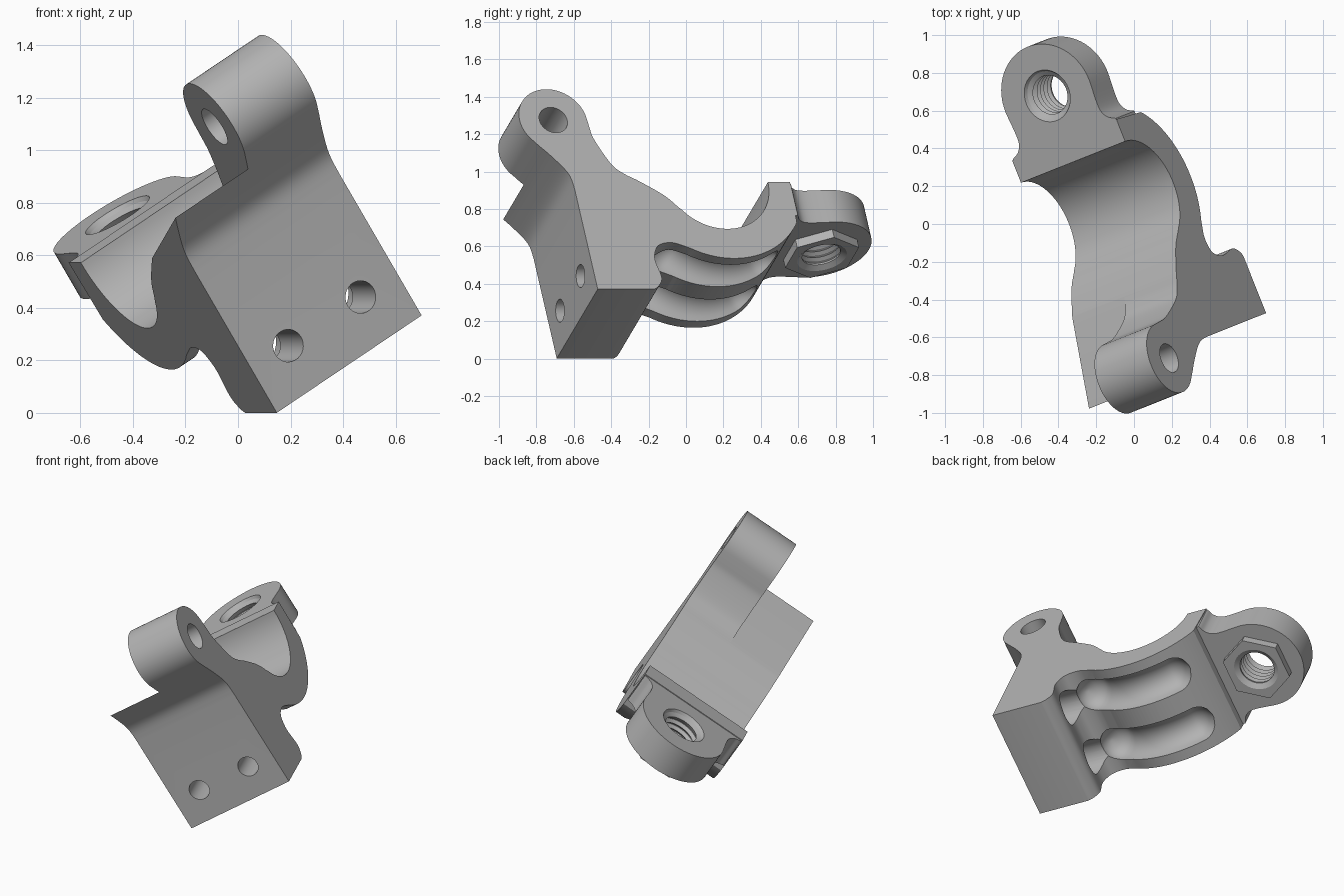
import bpy, bmesh, math
from mathutils import Matrix, Vector

if "Cube" in bpy.data.objects:
    bpy.data.objects.remove(bpy.data.objects["Cube"])

# Local frame: x = along the bore axis, y = front to back, z = towards the mating plane
X0, X1, XM = -0.10, 0.60, 0.25
BORE, R_IN, R_OUT = (0.13, 0.737), 0.294, 0.48
BOSS, R_BOSS = (-0.728, 1.129), 0.194
LUG_Y, LUG_R = 0.80, 0.28

metal = bpy.data.materials.new("grey metal")
metal.use_nodes = True
GREY = (0.45, 0.45, 0.45, 1)
metal.diffuse_color = GREY
metal.node_tree.nodes["Principled BSDF"].inputs["Base Color"].default_value = GREY


def arc(c, r, start, end, n):
    angles = [math.radians(start + (end - start) * i / n) for i in range(n + 1)]
    return [(c[0] + r * math.cos(t), c[1] + r * math.sin(t)) for t in angles]


def spline(pts, n=6):
    """Smooth curve through the points, without the two end points."""
    p = [Vector(q) for q in pts]
    out = []
    for i in range(1, len(p) - 2):
        a, b, c, d = p[i - 1:i + 3]
        for k in range(n):
            t = k / n
            v = (2 * b + (c - a) * t + (2 * a - 5 * b + 4 * c - d) * t ** 2
                 + (3 * b - a - 3 * c + d) * t ** 3) / 2
            out.append(tuple(v))
    return out + [tuple(p[-2])]


def loft(name, rings):
    """Closed solid through rings of equal size."""
    bm = bmesh.new()
    loops = [[bm.verts.new(v) for v in ring] for ring in rings]
    n = len(loops[0])
    for a, b in zip(loops, loops[1:]):
        for i in range(n):
            bm.faces.new((a[i], a[(i + 1) % n], b[(i + 1) % n], b[i]))
    bm.faces.new(loops[0][::-1])
    bm.faces.new(loops[-1])
    bmesh.ops.recalc_face_normals(bm, faces=bm.faces)
    mesh = bpy.data.meshes.new(name)
    bm.to_mesh(mesh)
    bm.free()
    obj = bpy.data.objects.new(name, mesh)
    bpy.context.collection.objects.link(obj)
    mesh.materials.append(metal)
    return obj


def prism(name, pts, axis, lo, hi):
    def place(p, h):
        v = list(p)
        v.insert(axis, h)
        return v
    return loft(name, [[place(p, h) for p in pts] for h in (lo, hi)])


def combine(target, other, operation):
    mod = target.modifiers.new(operation.lower(), 'BOOLEAN')
    mod.operation, mod.object, mod.solver = operation, other, 'EXACT'
    bpy.context.view_layer.objects.active = target
    bpy.ops.object.modifier_apply(modifier=mod.name)
    bpy.data.objects.remove(other)


# Main body: side profile of plate, hinge boss and half bore
front = -0.697
profile = [(front, 0.063)]
profile += spline([(front, 0.6), (front, 0.69), (-0.712, 0.79), (-0.783, 0.895),
                   (-0.865, 0.992), (-0.91, 1.07)])
profile += arc(BOSS, R_BOSS, 218, 5, 40)
profile += spline([(-0.534, 1.2), (-0.53, 1.08), (-0.517, 1.0), (-0.453, 0.851), (-0.392, 0.79),
                   (-0.315, 0.743), (-0.192, 0.655), (-0.12, 0.575), (-0.09, 0.54)])
profile += arc(BORE, R_IN, 216, 360, 40)
profile += [(0.55, BORE[1])]
profile += arc(BORE, R_OUT, -32, -120, 32)
profile += spline([(-0.11, 0.32), (-0.18, 0.35), (-0.235, 0.356), (-0.29, 0.338), (-0.32, 0.29),
                   (-0.328, 0.238), (-0.313, 0.14), (-0.335, 0.09), (-0.372, 0.063), (-0.42, 0.063)])
bracket = prism("clamp_bracket", profile, 0, X0, X1)

# Clearance beside the hinge boss
clearance = prism("clearance", [(-1.2, 1.082), (-0.2, 0.706), (0, 1.5), (-1.2, 1.5)], 0, X0 - 0.1, XM)
combine(bracket, clearance, 'DIFFERENCE')

# Bolt lug with flared neck
neck = spline([(0.36, 0.52), (0.345, 0.555), (0.30, 0.58), (0.272, 0.64), (LUG_R, LUG_Y), (LUG_R, 0.9)])
outline = [(XM + x, y) for x, y in neck]
outline += arc((XM, LUG_Y), LUG_R, 0, 180, 36)[1:-1]
outline += [(XM - x, y) for x, y in reversed(neck)]
outline += [(XM - 0.345, 0.5), (XM + 0.345, 0.5)]
combine(bracket, prism("lug", outline, 2, 0.53, 0.732), 'UNION')

# Hexagonal nut under the lug
nut = prism("nut", arc((XM, LUG_Y), 0.205, 0, 300, 5), 2, 0.48, 0.6)
combine(bracket, nut, 'UNION')

# Threaded hole with chamfered mouths
steps = [(0.45, 0.145), (0.48, 0.135), (0.50, 0.105)]
for i in range(5):
    z = 0.51 + i * 0.036
    steps += [(z, 0.105), (z + 0.016, 0.125), (z + 0.02, 0.125)]
steps += [(0.70, 0.105), (0.715, 0.13), (0.732, 0.14), (0.78, 0.14)]
thread = loft("thread", [[(x, y, z) for x, y in arc((XM, LUG_Y), r, 0, 352.5, 47)] for z, r in steps])
combine(bracket, thread, 'DIFFERENCE')

# Hinge pin hole
combine(bracket, prism("pin_hole", arc(BOSS, 0.08, 0, 350, 35), 0, 0, 0.8), 'DIFFERENCE')

# Two lightening grooves round the outside, each with a bolt hole and spot face
for x in (XM - 0.175, XM + 0.175):
    rings = []
    r, first, last = 0.11, -47, -142
    cap = math.degrees(r / R_OUT)
    for i in range(49):
        t = first + (last - first) * i / 48
        s = max(0, 1 - min(first - t, t - last) / cap)
        rad = max(0.012, r * math.sqrt(1 - s * s))
        ct, st = math.cos(math.radians(t)), math.sin(math.radians(t))
        rings.append([(x + px, BORE[0] + (R_OUT + pr) * ct, BORE[1] + (R_OUT + pr) * st)
                      for px, pr in arc((0, 0), rad, 0, 345, 23)])
    combine(bracket, loft("groove", rings), 'DIFFERENCE')
    spot = prism("spot_face", arc((x, 0.265), 0.104, 0, 350, 35), 1, -0.46, -0.17)
    combine(bracket, spot, 'DIFFERENCE')
    bolt = prism("bolt_hole", arc((x, 0.255), 0.062, 0, 348, 29), 1, -0.8, -0.4)
    combine(bracket, bolt, 'DIFFERENCE')

# Turn the part into its resting pose
pose = Matrix.Rotation(math.radians(21.7), 4, 'Z') @ Matrix.Rotation(math.radians(-32), 4, 'Y')
bracket.data.transform(pose)
bpy.ops.object.select_all(action='DESELECT')
bracket.select_set(True)
bpy.context.view_layer.objects.active = bracket
bpy.ops.object.shade_smooth_by_angle(angle=math.radians(28))
